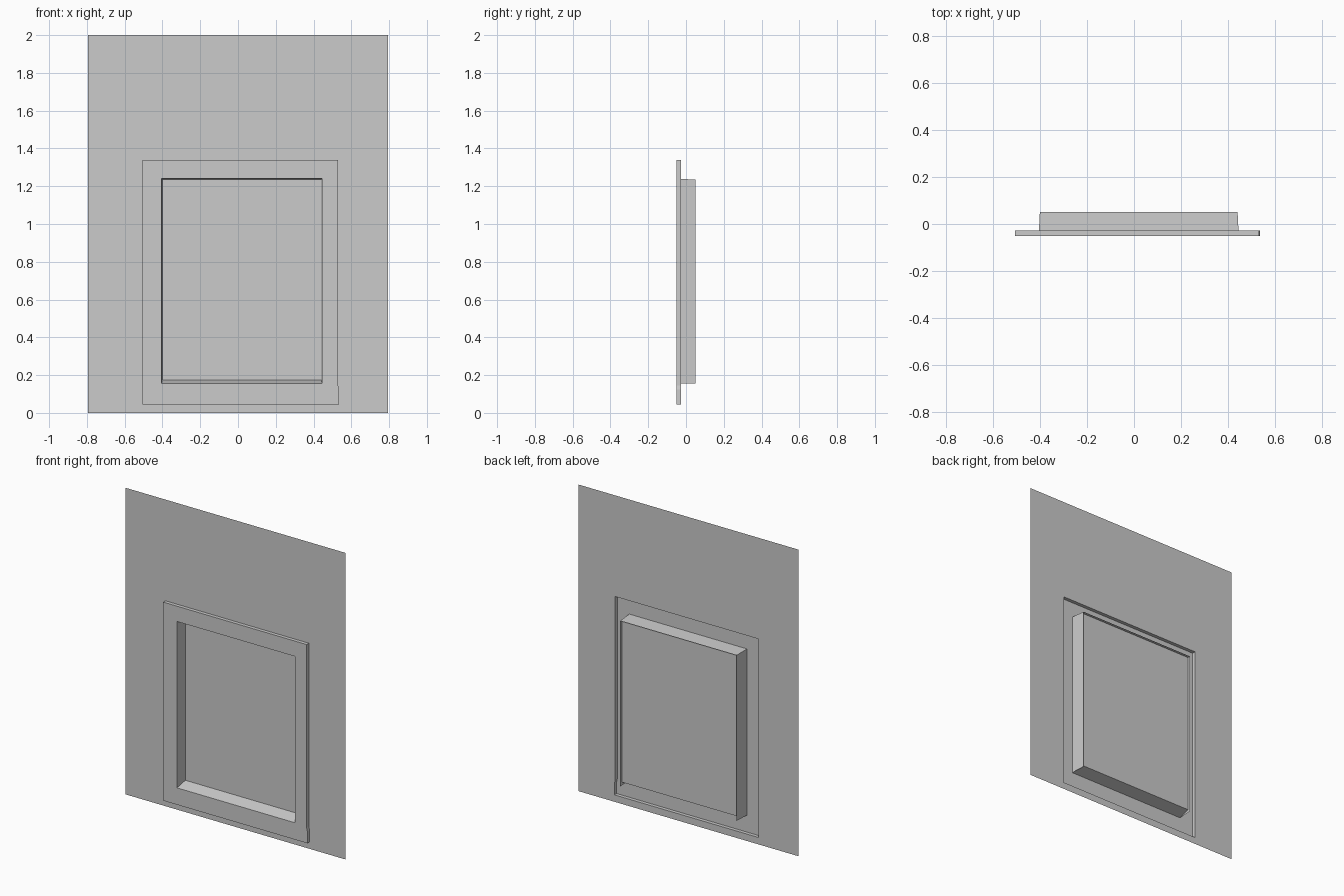
import bpy
import bmesh

default_cube = bpy.data.objects.get("Cube")
if default_cube:
    bpy.data.objects.remove(default_cube, do_unlink=True)

# Single plain grey for every part
grey = bpy.data.materials.new("plain_grey")
grey.use_nodes = True
colour = (0.6, 0.6, 0.6, 1.0)
grey.diffuse_color = colour
grey.node_tree.nodes["Principled BSDF"].inputs["Base Color"].default_value = colour

# Depths, front to back
FRAME_Y, WALL_Y, PANE_Y, BACK_Y = -0.05, -0.027, 0.03, 0.05


def outline(left, right, bottom, top, y, flare=0.0):
    """Rectangle facing the front, with an optional small step low on its right edge."""
    step = 0.1
    return [(left, y, bottom), (right + flare, y, bottom), (right + flare, y, step + bottom / 2),
            (right, y, step + bottom), (right, y, top), (left, y, top)]


def make_part(name, faces):
    bm = bmesh.new()
    for points in faces:
        bm.faces.new([bm.verts.new(p) for p in points])
    bmesh.ops.remove_doubles(bm, verts=bm.verts, dist=0.0001)
    mesh = bpy.data.meshes.new(name)
    bm.to_mesh(mesh)
    bm.free()
    mesh.materials.append(grey)
    part = bpy.data.objects.new(name, mesh)
    bpy.context.collection.objects.link(part)
    return part


def bridge(a, b):
    """Band of faces between two matching outlines."""
    n = len(a)
    return [(a[i], a[(i + 1) % n], b[(i + 1) % n], b[i]) for i in range(n)]


wall_edge = outline(-0.793, 0.793, 0.0, 2.0, WALL_Y)
frame_size = (-0.505, 0.53, 0.045, 1.34)
frame_back = outline(*frame_size, WALL_Y, 0.005)
frame_front = outline(*frame_size, FRAME_Y, 0.005)
opening = outline(-0.405, 0.445, 0.155, 1.24, FRAME_Y)

# Thin wall sheet around the frame, and the frame standing proud of it
make_part("wall_sheet", bridge(wall_edge, frame_back))
make_part("raised_frame", bridge(frame_back, frame_front) + bridge(frame_front, opening))

# Slightly tapered side and top linings running past the pane
left, right, bottom, top = -0.405, 0.445, 0.155, 1.24
taper = 0.005
front = [(right, FRAME_Y, bottom), (right, FRAME_Y, top),
         (left, FRAME_Y, top), (left, FRAME_Y, bottom)]
back = [(right - taper, BACK_Y, bottom), (right - taper, BACK_Y, top - taper),
        (left + taper, BACK_Y, top - taper), (left + taper, BACK_Y, bottom)]
make_part("recess_lining", bridge(front, back)[:3])

# Sloping sill and the flat pane it meets
inset, sill_top = 0.004, 0.175
sill_left = (left + inset, PANE_Y, sill_top)
sill_right = (right - inset, PANE_Y, sill_top)
make_part("sloping_sill", [(front[3], front[0], sill_right, sill_left)])
make_part("recessed_pane", [(sill_left, sill_right,
                             (right - inset, PANE_Y, top - inset),
                             (left + inset, PANE_Y, top - inset))])
